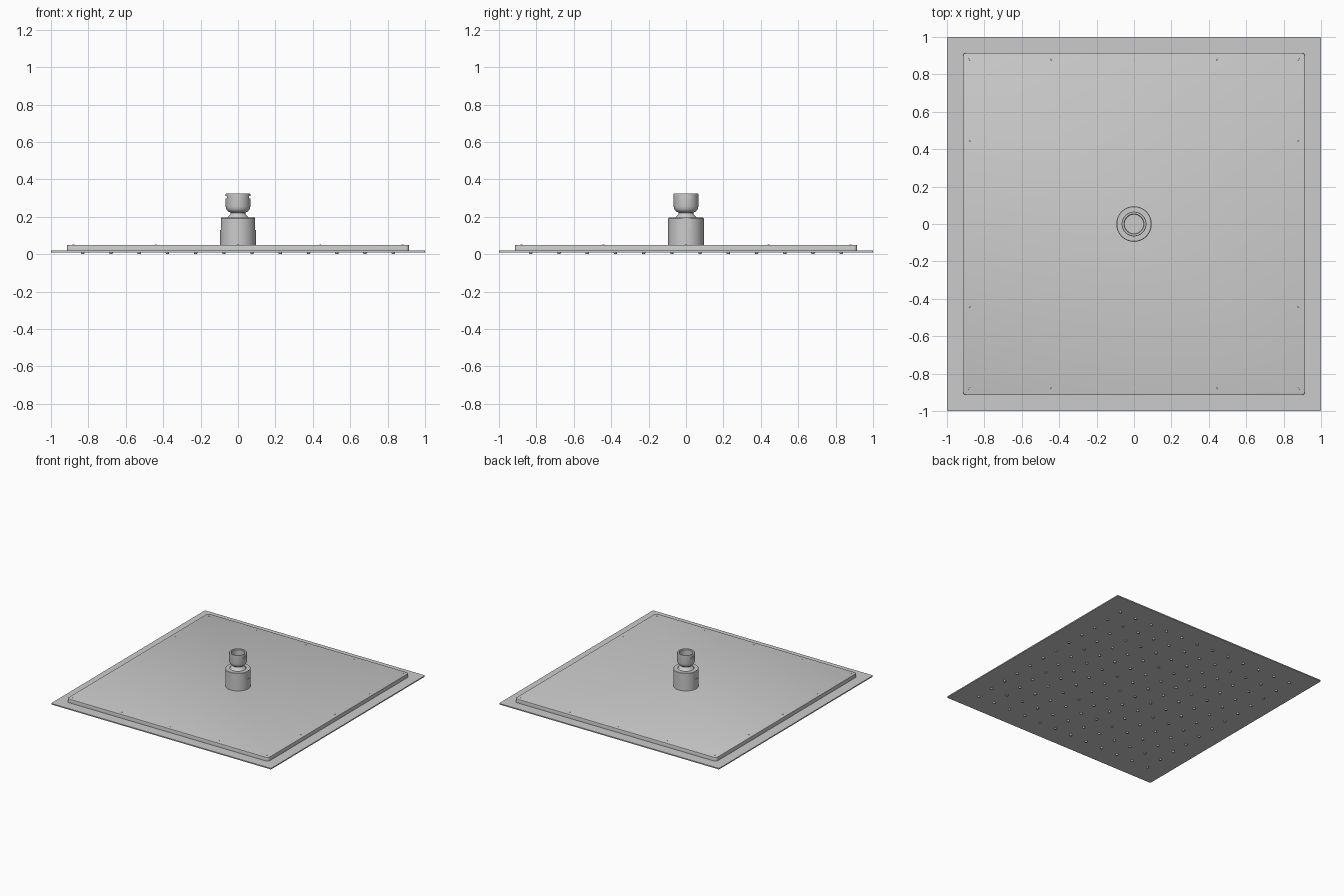
import bpy, bmesh, math
from mathutils import Matrix

if "Cube" in bpy.data.objects:
    bpy.data.objects.remove(bpy.data.objects["Cube"])


def finish(name, bm, angle=None):
    bmesh.ops.recalc_face_normals(bm, faces=bm.faces[:])
    me = bpy.data.meshes.new(name)
    bm.to_mesh(me)
    bm.free()
    ob = bpy.data.objects.new(name, me)
    bpy.context.collection.objects.link(ob)
    if angle:
        smooth(ob, angle)
    return ob


def smooth(ob, angle=30):
    bpy.ops.object.select_all(action='DESELECT')
    ob.select_set(True)
    bpy.context.view_layer.objects.active = ob
    bpy.ops.object.shade_smooth_by_angle(angle=math.radians(angle))


def plate(name, half, z0, z1, radius, edge):
    """Square slab with rounded corners and a small softened top rim."""
    bm = bmesh.new()
    bmesh.ops.create_cube(bm, size=1, matrix=Matrix.Translation((0, 0, (z0 + z1) / 2))
                          @ Matrix.Diagonal((half * 2, half * 2, z1 - z0, 1)))
    upright = [e for e in bm.edges if abs(e.verts[0].co.z - e.verts[1].co.z) > 1e-4]
    bmesh.ops.bevel(bm, geom=upright, offset=radius, segments=5, profile=0.5, affect='EDGES')
    if edge:
        rim = [e for e in bm.edges if all(v.co.z > z1 - 1e-4 for v in e.verts)]
        bmesh.ops.bevel(bm, geom=rim, offset=edge, segments=2, profile=0.5, affect='EDGES')
    return finish(name, bm, 30)


def lathe(name, profile, segments=48):
    """Spin (radius, z) points around z; ends on the axis close the solid."""
    bm = bmesh.new()
    vs = [bm.verts.new((r, 0, z)) for r, z in profile]
    es = [bm.edges.new(p) for p in zip(vs, vs[1:])]
    bmesh.ops.spin(bm, geom=vs + es, axis=(0, 0, 1), cent=(0, 0, 0),
                   angle=math.tau, steps=segments)
    bmesh.ops.remove_doubles(bm, verts=bm.verts[:], dist=1e-5)
    return finish(name, bm)


def cut_flats(ob, name, x, z0, z1):
    """Cut wrench flats on both x sides."""
    bm = bmesh.new()
    for s in (-1, 1):
        bmesh.ops.create_cube(bm, size=1, matrix=Matrix.Translation((s * (x + 0.1), 0, (z0 + z1) / 2))
                              @ Matrix.Diagonal((0.2, 0.3, z1 - z0, 1)))
    cutter = finish(name, bm)
    mod = ob.modifiers.new("flats", 'BOOLEAN')
    mod.object, mod.operation, mod.solver = cutter, 'DIFFERENCE', 'EXACT'
    bpy.context.view_layer.objects.active = ob
    bpy.ops.object.modifier_apply(modifier=mod.name)
    bpy.data.objects.remove(cutter)
    smooth(ob)


def studs(name, points, r_low, r_high, z0, z1, sides):
    bm = bmesh.new()
    for x, y in points:
        bmesh.ops.create_cone(bm, cap_ends=True, segments=sides, radius1=r_low, radius2=r_high,
                              depth=z1 - z0, matrix=Matrix.Translation((x, y, (z0 + z1) / 2)))
    return finish(name, bm, 30)


# Thin spray face and the raised backing tray
plate("spray_face", 1.0, 0.010, 0.019, 0.008, 0)
plate("backing_tray", 0.915, 0.017, 0.050, 0.02, 0.003)

# Nozzle grid under the face
row = [-0.83 + i * 1.66 / 11 for i in range(12)]
studs("spray_nozzles", [(x, y) for x in row for y in row], 0.007, 0.011, 0.0, 0.012, 12)

# Tiny rivets around the tray rim
line = [-0.88 + 0.44 * i for i in range(5)]
studs("rim_rivets", [(x, y) for x in line for y in line if max(abs(x), abs(y)) > 0.87],
      0.006, 0.005, 0.048, 0.0515, 10)

# Collar
collar = lathe("collar", [(0, 0.045), (0.095, 0.045), (0.095, 0.192), (0.092, 0.195),
                          (0.062, 0.195), (0.058, 0.188), (0, 0.188)])
cut_flats(collar, "collar_cutter", 0.091, 0.13, 0.25)

# Swivel ball, waist and hollow inlet cup
cup = lathe("swivel_inlet", [(0, 0.180), (0.060, 0.186), (0.058, 0.196), (0.050, 0.205),
                             (0.041, 0.213), (0.039, 0.219), (0.041, 0.224), (0.050, 0.227),
                             (0.058, 0.233), (0.063, 0.242), (0.066, 0.256), (0.066, 0.322),
                             (0.064, 0.325), (0.054, 0.325), (0.050, 0.320), (0.050, 0.250),
                             (0, 0.250)])
cut_flats(cup, "inlet_cutter", 0.060, 0.298, 0.311)
